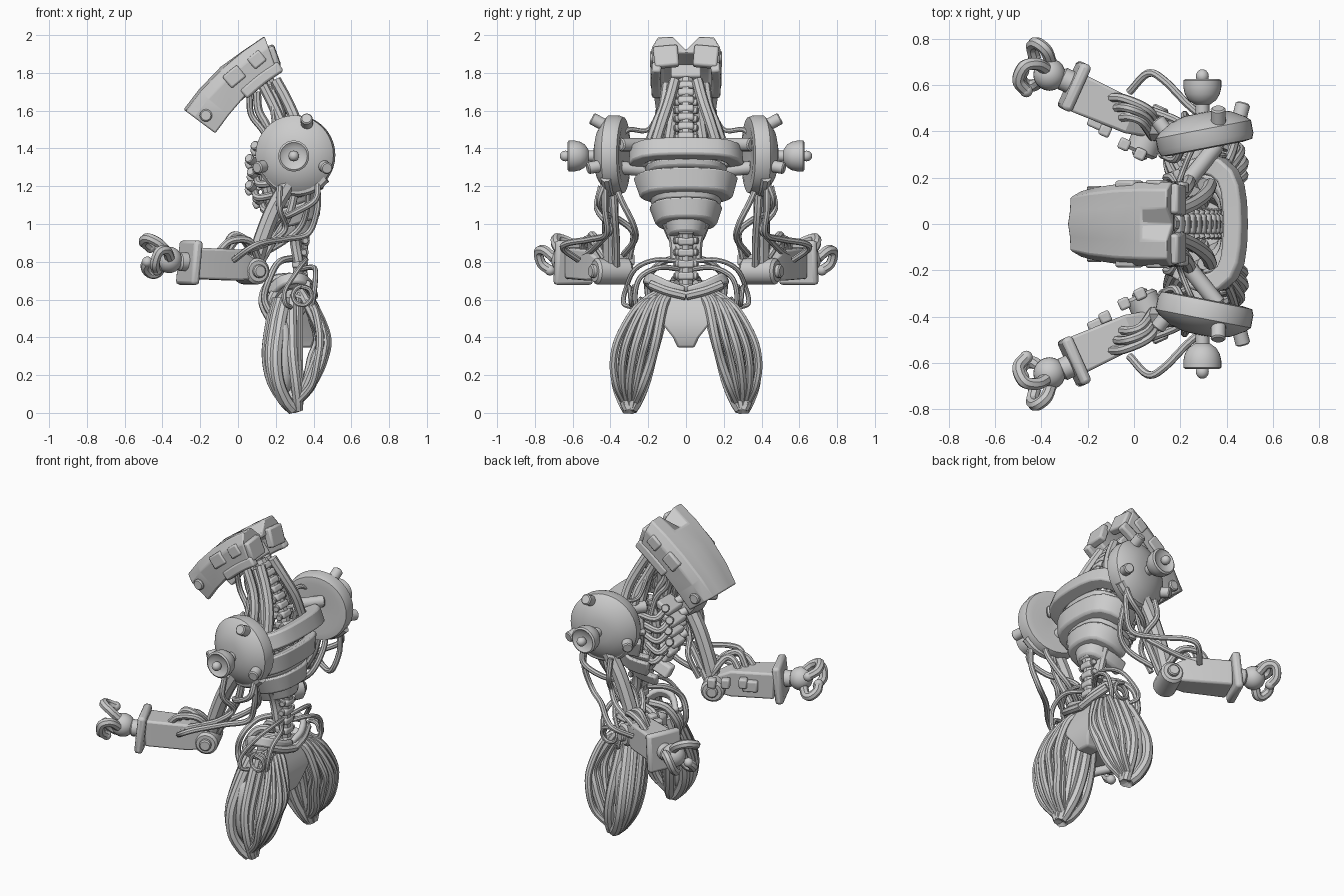
import bpy, bmesh, math, random
from mathutils import Vector as V, Matrix
random.seed(4)

def make(name, bm, mirror=True, bevel=0.0, angle=0.7):
    bmesh.ops.recalc_face_normals(bm, faces=bm.faces)
    me = bpy.data.meshes.new(name)
    bm.to_mesh(me)
    me.shade_smooth()
    me.set_sharp_from_angle(angle=angle)
    ob = bpy.data.objects.new(name, me)
    bpy.context.collection.objects.link(ob)
    if bevel:
        b = ob.modifiers.new("bevel", 'BEVEL')
        b.width, b.segments = bevel, 2
    if mirror:
        m = ob.modifiers.new("mirror", 'MIRROR')
        m.use_axis = (False, True, False)
        m.use_mirror_merge = False

def smooth(pts, n):
    p = [V(q) for q in pts]
    p = [2 * p[0] - p[1]] + p + [2 * p[-1] - p[-2]]
    out = []
    for i in range(1, len(p) - 2):
        a, b, c, d = p[i - 1:i + 3]
        for t in [k / n for k in range(n)]:
            out.append(0.5 * (2 * b + (c - a) * t + (2 * a - 5 * b + 4 * c - d) * t * t
                              + (3 * b - a - 3 * c + d) * t ** 3))
    return out + [p[-2]]

def loft(rings):
    bm = bmesh.new()
    vs = [[bm.verts.new(c) for c in r] for r in rings]
    n = len(vs[0])
    for a, b in zip(vs, vs[1:]):
        for j in range(n):
            bm.faces.new((a[j], a[(j + 1) % n], b[(j + 1) % n], b[j]))
    bm.faces.new(vs[0])
    bm.faces.new(vs[-1])
    return bm

def sweep(pts, section, up, n):
    p, up, rings = smooth(pts, n), V(up), []
    for i, c in enumerate(p):
        t = (p[min(i + 1, len(p) - 1)] - p[max(i - 1, 0)]).normalized()
        up = (up - t * up.dot(t)).normalized()
        rings.append([c + up * a + t.cross(up) * b for a, b in section])
    return loft(rings)

def tube(name, pts, r, mirror=True):
    sec = [(r * math.cos(k * math.pi / 4), r * math.sin(k * math.pi / 4)) for k in range(8)]
    make(name, sweep(pts, sec, (0.31, 0.52, 0.79), 6), mirror)

def band(name, pts, h, w, mirror=False, n=3, up=(0, 0, 1), skew=0.0):
    sec = [(h / 2, w / 2 - skew), (-h / 2, w / 2 + skew), (-h / 2, -w / 2 + skew), (h / 2, -w / 2 - skew)]
    make(name, sweep(pts, sec, up, n), mirror, 0.012)

def frame(p, d, up=(0, 0, 1)):
    x = V(d).normalized()
    y = V(up).cross(x).normalized()
    return Matrix.Translation(V(p)) @ Matrix((x, y, x.cross(y))).transposed().to_4x4()

def box(name, m, size, mirror=True, bevel=0.01):
    bm = bmesh.new()
    bmesh.ops.create_cube(bm, size=1, matrix=m @ Matrix.Diagonal((*size, 1)))
    make(name, bm, mirror, bevel)

def lathe(name, p, d, prof, mirror=True, n=32):
    m = frame(p, d)
    a = [2 * math.pi * k / n for k in range(n)]
    make(name, loft([[m @ V((h, r * math.cos(t), r * math.sin(t))) for t in a] for r, h in prof]), mirror)

def rod(name, p, d, r, length, mirror=True):
    e = min(r, length) * 0.2
    lathe(name, p, d, [(r - e, 0), (r, e), (r, length - e), (r - e, length)], mirror, 16)

def ball(name, p, s):
    bm = bmesh.new()
    bmesh.ops.create_uvsphere(bm, u_segments=20, v_segments=12, radius=1,
                              matrix=Matrix.Translation(V(p)) @ Matrix.Diagonal((*s, 1)))
    make(name, bm)

# Head shell: U section lofted from brow to back, dented at the rear
rings = []
for ox, oz, ix, iz, w, dent in [(-.28, 1.60, -.12, 1.48, .135, -.01), (-.20, 1.705, -.05, 1.575, .155, -.01),
                                (-.085, 1.825, .04, 1.68, .17, -.01), (.03, 1.92, .13, 1.755, .175, .0),
                                (.14, 1.995, .21, 1.80, .175, .08)]:
    o, i = V((ox, 0, oz)), V((ix, 0, iz))
    half = [(1, .78), (1, 1), (.3, 1.04), (.02, .85), (0, .4)]
    inner = [(.45, .35), (.55, .72)]
    sec = [(f, -y) for f, y in half] + [(dent / (i - o).length, 0)] + [(f, y) for f, y in half[::-1] + inner[::-1]]
    rings.append([o.lerp(i, f) + V((0, w * y, 0)) for f, y in sec + [(f, -y) for f, y in inner]])
make("head_shell", loft(rings), False, 0.008, 0.4)
band("head_side_rail", [(.03, .155, 1.685), (.13, .16, 1.77), (.225, .155, 1.835)], .06, .05, True)
band("head_rear_rail", [(.165, .11, 1.94), (.205, .10, 1.83)], .05, .13, True, 1, (1, 0, 0))
box("head_side_block", frame((-.02, .162, 1.78), (.75, 0, .62)), (.1, .05, .08))
box("head_side_block", frame((.10, .165, 1.87), (.75, 0, .62)), (.08, .05, .07))
rod("head_bolt", (-.17, .13, 1.575), (0, 1, 0), .033, .035)
box("head_core", frame((.06, 0, 1.74), (.75, 0, .62)), (.24, .16, .08), False)

# Spine and vertebrae
spine = [(.32, 0, .36), (.33, 0, .6), (.33, 0, .85), (.36, 0, 1.1), (.33, 0, 1.4), (.25, 0, 1.6), (.15, 0, 1.76)]
tube("spine_cord", spine, .04, False)
sp = smooth(spine, 4)
for k in range(1, len(sp) - 1):
    box("vertebra", frame(sp[k], sp[k + 1] - sp[k - 1], (0, 1, 0)), (.042, .085, .085), False, .012)
    rod("vertebra_knob", sp[k] + V((.01, .03, 0)), (.3, 1, 0), .018, .035)

# Neck cables
for a, b, c, d, r in [((.20, .06, 1.76), (.26, .09, 1.65), (.31, .13, 1.53), (.33, .17, 1.40), .03),
                      ((.13, .10, 1.74), (.19, .12, 1.62), (.23, .16, 1.52), (.24, .2, 1.40), .028),
                      ((.16, .04, 1.72), (.21, .06, 1.62), (.24, .08, 1.50), (.26, .1, 1.38), .03),
                      ((.06, .10, 1.70), (.07, .08, 1.58), (.14, .10, 1.48), (.17, .12, 1.35), .017),
                      ((.10, .05, 1.70), (.11, .05, 1.60), (.16, .06, 1.50), (.2, .05, 1.32), .022),
                      ((.18, .13, 1.62), (.2, .2, 1.50), (.24, .30, 1.50), (.27, .35, 1.46), .013)]:
    tube("neck_cable", [a, b, c, d], r)

# Rib bands wrapping the back, narrowing downwards, with thin bands in the gaps
for z, y, x, h, t, k in [(1.39, .26, .435, .10, .085, .0), (1.31, .19, .40, .04, .05, .01), (1.22, .225, .415, .11, .075, .02),
                         (1.14, .16, .39, .04, .05, .01), (1.07, .145, .40, .10, .065, .02), (.98, .085, .375, .07, .05, .015)]:
    pts = [(x - .22, y * .8, z - .05), (x - .12, y, z - .03), (x - .03, y * .8, z), (x, y * .35, z + .01)]
    band("rib", pts + [(a, -b, c) for a, b, c in pts[::-1]], h, t, False, 2, (0, 0, 1), k)
# Chest cables, breast plates and collar
for y, x in [(.04, .22), (.1, .18), (.15, .26), (.19, .3)]:
    tube("chest_cable", [(x, y * .9, 1.42), (x - .04, y, 1.28), (x, y * .75, 1.10), (.3, y * .35, .93), (.32, y * .3, .80)], .028)
for k, x in enumerate([.12, .09, .10, .09, .13]):
    box("breast_plate", frame((x, 0, 1.40 - .07 * k), (1, 0, .5)), (.11, .14 - .012 * k, .045), False, .012)
    rod("breast_knob", (x - .01, .05, 1.40 - .07 * k), (-.5, .8, .4), .025, .05)
    tube("breast_hose", [(x, .05, 1.38 - .07 * k), (x + .02, .12, 1.35 - .07 * k), (x + .12, .15 - .02 * k, 1.37 - .07 * k)], .02)
rod("collar_bar", (.19, .13, 1.42), (.16, .2, 0), .035, .28)
rod("collar_strut", (.24, .16, 1.28), (.05, .2, .02), .035, .2)

# Shoulder dome with bolts and outer cup
ax, c = V((-.19, .98, 0)), V((.315, .325, 1.365))
lathe("shoulder_dome", c, ax, [(.03, .02), (.16, .0), (.20, .005), (.21, .03), (.21, .085), (.19, .105),
                               (.13, .14), (.07, .155), (.01, .158)], True, 40)
for x, z in [(.365, 1.52), (.45, 1.31), (.15, 1.31)]:
    rod("shoulder_bolt", (x, .33 + .19 * (x - .315) + .085, z), (V((x, 0, z)) - V((.315, 0, 1.365))) * 1.5 + ax * .45, .032, .085)
lathe("shoulder_cup", (.295, .51, 1.36), (0, 1, 0), [(.01, 0), (.035, .007), (.06, .025), (.075, .05), (.082, .08), (.082, .11),
                                                     (.072, .117), (.05, .10), (.01, .10)])
rod("shoulder_stalk", (.295, .44, 1.36), (0, 1, 0), .03, .1)
ball("cup_knob", (.295, .638, 1.36), (.028, .03, .028))
tube("shoulder_lower_lip", [(.315 + .19 * math.cos(t), .40 + .03 * math.cos(t), 1.365 + .19 * math.sin(t))
                            for t in (3.6, 4.1, 4.7, 5.2, 5.6)], .03)

# Upper arm and its loose cables
tube("upper_arm", [(.27, .40, 1.22), (.19, .40, 1.08), (.13, .40, .93), (.08, .40, .77)], .045)
tube("upper_arm_rear", [(.31, .39, 1.22), (.27, .38, 1.05), (.18, .37, .9), (.11, .37, .78)], .022)
for pts in [[(.42, .42, 1.24), (.41, .46, 1.13), (.30, .43, 1.06), (.22, .35, 1.02), (.18, .28, .95), (.12, .30, .82)],
            [(.36, .38, 1.22), (.37, .34, 1.12), (.34, .28, 1.0), (.26, .27, .92), (.13, .33, .84)],
            [(.42, .43, 1.2), (.42, .43, 1.08), (.37, .42, .95), (.25, .50, .92), (.13, .62, .9), (.06, .65, .87), (-.02, .57, .81)],
            [(.22, .45, 1.2), (.22, .47, 1.08), (.25, .40, .98), (.18, .45, .91), (.05, .50, .86), (-.06, .55, .83)]]:
    tube("arm_cable", pts, .017)

# Forearm, built along its own axis
u, s, e = V((-.91, .41, 0)), V((.41, .91, 0)), V((.08, .42, .76))
rod("elbow_drum", e - s * .13 - V((0, 0, .01)), s, .07, .2)
rod("elbow_pin", e - s * .145 - V((0, 0, .01)), s, .035, .24)
fr = lambda a, b, z: e + u * a + s * b + V((0, 0, z))
make("forearm", loft([[fr(a, -w, lo), fr(a, w, lo), fr(a, w, hi), fr(a, -w, hi)] for a, w, lo, hi in
                      [(.0, .05, -.05, .05), (.10, .075, -.06, .105), (.36, .085, -.05, .115)]]), True, .012, .4)
box("wrist_plate", frame(fr(.38, .02, .035), u + V((0, 0, .1))), (.05, .22, .235), True, .018)
box("forearm_side_block", frame(fr(.22, -.09, .03), u), (.09, .04, .07))
for a, b in [(.18, -.10), (.08, -.12), (0, -.13)]:
    box("forearm_stud", frame(fr(a, b, .05), u), (.05, .05, .06))
for k in range(3):
    tube("forearm_hose", [fr(.14 + .04 * k, -.02 + .03 * k, .09), fr(.10 + .03 * k, .0 + .03 * k, .15 + .03 * (k == 1)),
                          fr(.05, .03 * k, .15), fr(-.02, .03 * k - .04, .06)], .02)

# Hand with curled fingers
ball("palm", (-.365, .645, .81), (.07, .07, .07))
rod("wrist_rod", fr(.38, .03, .04), u, .05, .07)
for pts in [[(-.38, .67, .86), (-.42, .69, .90), (-.475, .68, .925), (-.50, .62, .905), (-.465, .575, .875)],
            [(-.36, .70, .82), (-.38, .75, .86), (-.42, .78, .85), (-.44, .765, .79), (-.43, .72, .755)],
            [(-.40, .62, .78), (-.43, .60, .74), (-.465, .60, .74), (-.49, .63, .77), (-.48, .66, .80)]]:
    tube("finger", pts, .027)
    ball("fingertip", pts[-1], (.028, .028, .028))

# Pelvis with sacrum, wings and hip cables
rg = [[(x, -w, z), (x, w, z), (x - .1, w * .9, z), (x - .1, -w * .9, z)]
      for x, w, z in [(.39, .045, .345), (.41, .07, .40), (.42, .15, .50), (.40, .18, .56), (.37, .09, .63)]]
make("sacrum", loft(rg), False, .012, .5)
band("hip_wing", [(.38, .01, .64), (.38, .10, .67), (.33, .19, .71), (.24, .2, .70), (.17, .14, .64)], .06, .035, True)
rod("hip_joint", (.30, .04, .56), (0, 1, 0), .06, .14)
box("pelvis_core", frame((.27, 0, .58), (1, 0, 0)), (.18, .16, .16), False, .02)
for pts, r in [([(.34, .02, .80), (.36, .16, .81), (.32, .27, .76), (.25, .32, .65), (.25, .33, .58), (.28, .29, .56)], .013),
               ([(.33, .03, .76), (.40, .14, .77), (.41, .24, .72), (.40, .27, .62), (.38, .25, .52)], .014),
               ([(.30, .03, .82), (.22, .12, .80), (.17, .2, .72), (.14, .2, .6), (.2, .22, .48)], .018),
               ([(.28, .03, .72), (.18, .06, .70), (.13, .10, .6), (.17, .15, .5), (.22, .2, .45)], .024),
               ([(.40, 0, .62), (.39, .10, .645), (.36, .19, .68)], .025),
               ([(.30, .05, .68), (.22, .14, .66), (.17, .18, .58), (.2, .2, .5)], .026),
               ([(.34 + .05 * math.cos(t), .27 + .004 * t, .62 + .05 * math.sin(t)) for t in range(9)], .012)]:
    tube("hip_cable", pts, r)

# Legs: tight spindle in front, loose looping strands behind
spindle = [(.60, .26, .17, .06, .05), (.48, .245, .21, .075, .075), (.31, .235, .27, .085, .09),
           (.17, .25, .295, .075, .08), (.07, .28, .30, .045, .045), (.018, .305, .30, .015, .012)]
for k in range(11):
    a, j = 2 * math.pi * k / 11, random.uniform(-.15, .15)
    tube("leg_strand", [(x + rx * math.cos(a + j * i), y + ry * math.sin(a + j * i), z)
                        for i, (z, x, y, rx, ry) in enumerate(spindle)], random.uniform(.025, .034))
ball("leg_core", (.24, .275, .29), (.065, .075, .2))
for k in range(9):
    f, g = (k % 5 - 2) / 2, random.uniform(-.02, .02)
    d = .03 * (k > 4)
    tube("calf_strand", [(.32 + g, .12 + .04 * f, .62 + g), (.40 - d, .19 + .07 * f, .56 + g), (.465 - d + g - .03 * f * f, .255 + .10 * f, .40),
                         (.45 - d - .03 * f * f, .285 + .10 * f, .27 + g), (.39 - d, .30 + .07 * f, .15), (.315, .30 + .03 * f, .06)],
         random.uniform(.02, .027))
